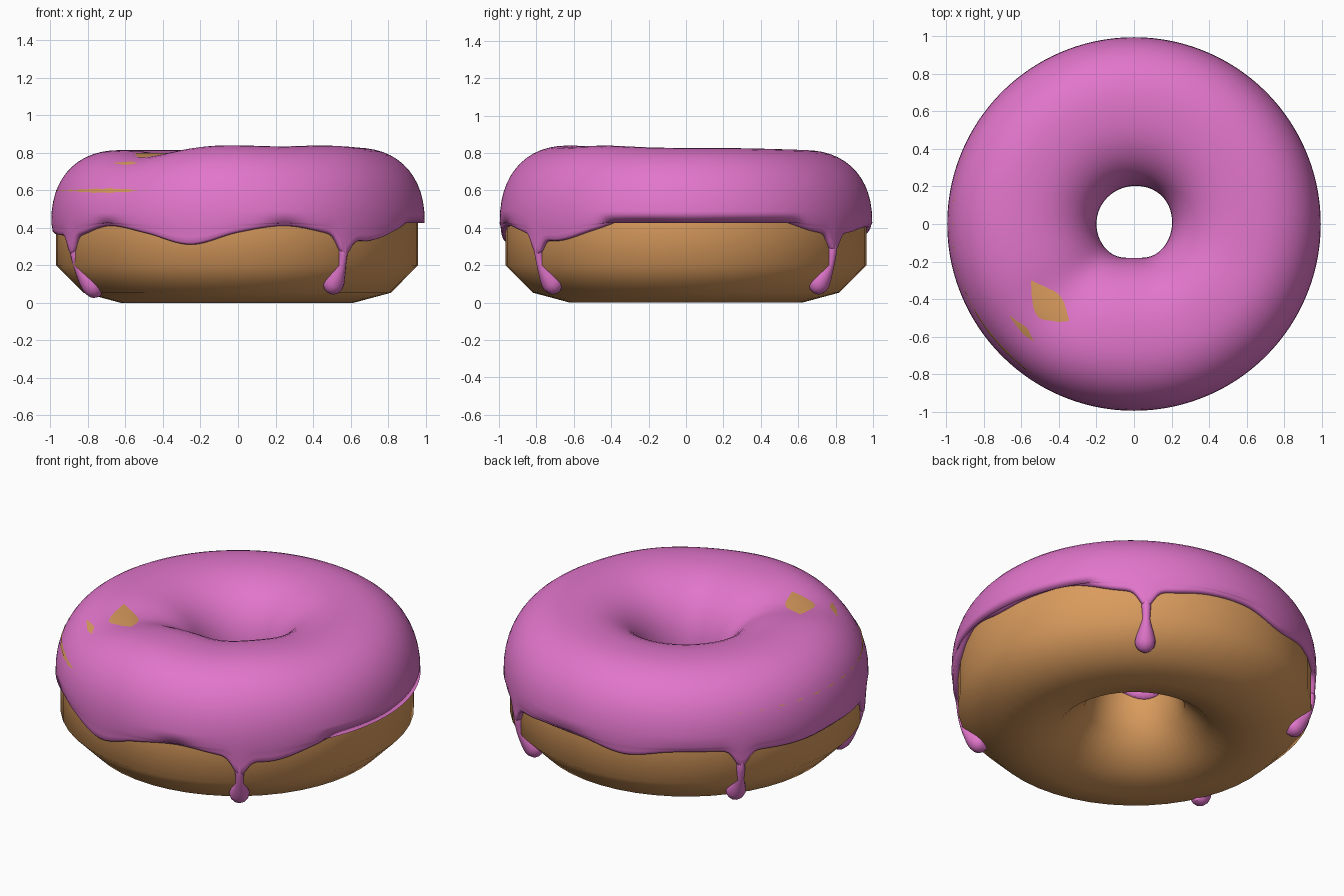
import bpy, bmesh
from math import sin, cos, pi, radians, exp, copysign

cube = bpy.data.objects.get("Cube")
if cube:
    bpy.data.objects.remove(cube, do_unlink=True)


def material(name, rgb):
    mat = bpy.data.materials.new(name)
    mat.use_nodes = True
    mat.diffuse_color = (*rgb, 1)
    mat.node_tree.nodes["Principled BSDF"].inputs["Base Color"].default_value = (*rgb, 1)
    return mat


pink = material("pink icing", (0.76, 0.18, 0.60))
brown = material("baked dough", (0.70, 0.33, 0.11))


def polar(r, a, z):
    return (r * cos(a), r * sin(a), z)


def swept_ring(name, columns, profile, closed, mat):
    """Loft profile(angle) -> [(radius, z), ...] around the z axis."""
    bm = bmesh.new()
    rows = []
    for i in range(columns):
        a = 2 * pi * i / columns
        rows.append([bm.verts.new(polar(r, a, z)) for r, z in profile(a)])
    count = len(rows[0])
    for i in range(columns):
        p, q = rows[i], rows[(i + 1) % columns]
        for j in range(count if closed else count - 1):
            k = (j + 1) % count
            bm.faces.new((p[j], q[j], q[k], p[k])).smooth = True
    bmesh.ops.recalc_face_normals(bm, faces=bm.faces)
    mesh = bpy.data.meshes.new(name)
    bm.to_mesh(mesh)
    bm.free()
    mesh.materials.append(mat)
    obj = bpy.data.objects.new(name, mesh)
    bpy.context.collection.objects.link(obj)
    return obj


RING, TUBE = 0.62, 0.40


# Dough: twelve-sided tube with a flattened outer wall
def dough_profile(a):
    pts = []
    for j in range(12):
        t = 2 * pi * j / 12
        pts.append((min(RING + TUBE * cos(t), 0.965), TUBE + TUBE * sin(t)))
    return pts


dough = swept_ring("dough", 48, dough_profile, True, brown)
dough.location.x = -0.005

# Icing: wavy lower edge, heights at equal steps around the ring
EDGE = [.43, .44, .44, .38, .37, .40, .40, .355, .39, .39, .37, .36,
        .37, .36, .36, .41, .37, .31, .375, .41, .37, .33, .39, .46]
DRIPS = [-54.5, 54, 143, 205]


def angle_gap(a, degrees):
    return (a - radians(degrees) + pi) % (2 * pi) - pi


def bump(a, degrees, width):
    return exp(-(angle_gap(a, degrees) / radians(width)) ** 2)


def edge_height(a):
    n = len(EDGE)
    u = (a / (2 * pi) * n) % n
    i, f = int(u), u % 1
    p, q, r, s = (EDGE[(i + k) % n] for k in (-1, 0, 1, 2))
    z = q + f / 2 * (r - p + f * (2 * p - 5 * q + 4 * r - s + f * (3 * (q - r) + s - p)))
    return z - sum(0.10 * bump(a, d, 3) for d in DRIPS)


def rounded(v):
    return copysign(abs(v) ** 0.87, v)


def icing_profile(a):
    low = edge_height(a)
    top = (0.415 + 0.025 * bump(a, -95, 28) + 0.012 * bump(a, 10, 50)
           + 0.02 * bump(a, -45, 25) - 0.035 * bump(a, -135, 18))
    inner = 0.42 + 0.02 * bump(a, -90, 25) - 0.01 * bump(a, 45, 40)
    inner_low = 0.40 + 0.03 * sin(3 * a)
    pts = [(RING - TUBE + 0.03, inner_low + 0.01), (RING - inner + 0.004, inner_low)]
    steps = 26
    for j in range(steps + 1):
        t = pi - pi * j / steps
        side = inner if t > pi / 2 else 0.376
        pts.append((RING + side * rounded(cos(t)), 0.425 + (top - 0.025) * rounded(sin(t))))
    # Outer skirt down to the wavy edge, with a rounded lip
    for f in (0.4, 0.75):
        pts.append((0.996 - 0.008 * f, 0.425 + (low + 0.015 - 0.425) * f))
    pts += [(0.989, low + 0.012), (0.980, low + 0.002), (0.966, low), (0.945, low + 0.01)]
    return pts


swept_ring("icing", 288, icing_profile, False, pink)

# Drips: tapered necks ending in a teardrop that hugs the dough
PATH = [(0.965, 0.36, 0.020), (0.967, 0.29, 0.028), (0.962, 0.23, 0.021),
        (0.945, 0.185, 0.026), (0.910, 0.14, 0.046), (0.880, 0.105, 0.058),
        (0.858, 0.078, 0.050), (0.843, 0.063, 0.026), (0.838, 0.058, 0.002)]

for number, degrees in enumerate(DRIPS, 1):
    a = radians(degrees)
    drop = 0.02 if number == len(DRIPS) else 0
    curve = bpy.data.curves.new("drip_curve", "CURVE")
    curve.dimensions = "3D"
    curve.bevel_depth = 1
    curve.bevel_resolution = 4
    curve.use_fill_caps = True
    spline = curve.splines.new("NURBS")
    spline.points.add(len(PATH) - 1)
    for i, (r, z, size) in enumerate(PATH):
        slide = drop * i / (len(PATH) - 1)
        spline.points[i].co = (*polar(r - 1.5 * slide, a, z - slide), 1)
        spline.points[i].radius = size
    spline.order_u = 3
    spline.use_endpoint_u = True
    spline.resolution_u = 4
    curve.materials.append(pink)
    obj = bpy.data.objects.new("icing_drip_%d" % number, curve)
    bpy.context.collection.objects.link(obj)
    bpy.ops.object.select_all(action="DESELECT")
    obj.select_set(True)
    bpy.context.view_layer.objects.active = obj
    bpy.ops.object.convert(target="MESH")
    bpy.ops.object.shade_smooth()
